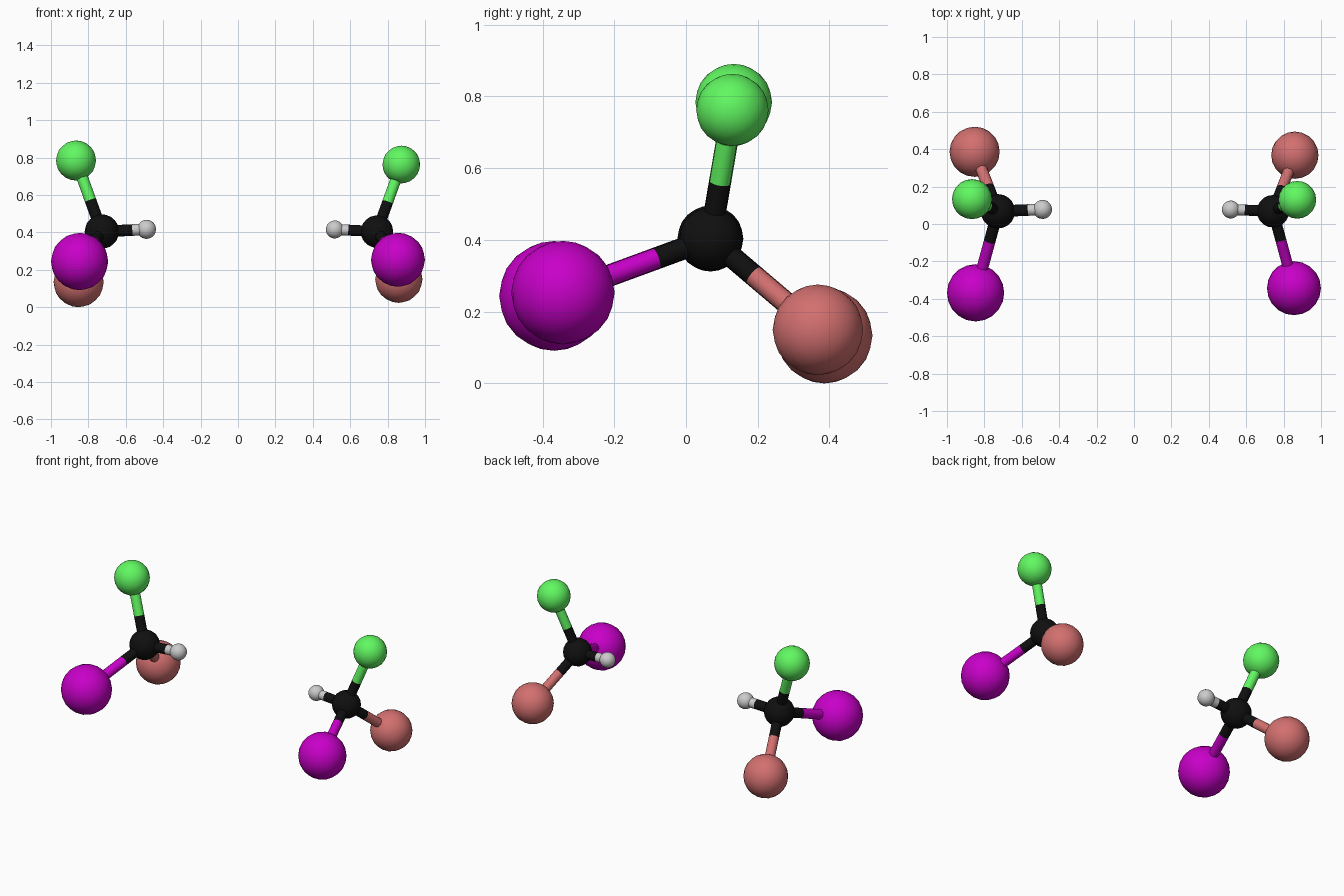
import bpy
from mathutils import Vector

if "Cube" in bpy.data.objects:
    bpy.data.objects.remove(bpy.data.objects["Cube"])


def make_mat(name, rgb):
    m = bpy.data.materials.new(name)
    m.diffuse_color = (*rgb, 1)
    m.use_nodes = True
    m.node_tree.nodes["Principled BSDF"].inputs["Base Color"].default_value = m.diffuse_color
    return m


BLACK = make_mat("black", (0.005, 0.005, 0.005))
# name: (offset from carbon, ball radius, bond colour split, material)
ATOMS = {
    "hydrogen": ((0.239, 0.010, 0.012), 0.051, 0.675, make_mat("light_grey", (0.55, 0.55, 0.55))),
    "chlorine": ((-0.138, 0.065, 0.380), 0.107, 0.4375, make_mat("green", (0.12, 0.94, 0.12))),
    "bromine": ((-0.124, 0.318, -0.270), 0.134, 0.403, make_mat("dusty_red", (0.65, 0.16, 0.16))),
    "iodine": ((-0.119, -0.436, -0.160), 0.153, 0.367, make_mat("purple", (0.58, 0.0, 0.58))),
}
CARBON_RADIUS = 0.092
BOND_RADIUS = 0.031


def finish(name, mat):
    ob = bpy.context.object
    ob.name = name
    ob.data.materials.append(mat)
    bpy.ops.object.shade_smooth_by_angle(angle=0.6)


def ball(name, centre, radius, mat):
    bpy.ops.mesh.primitive_ico_sphere_add(subdivisions=3, radius=radius, location=centre)
    finish(name, mat)


def rod(name, a, b, radius, mat):
    d = b - a
    bpy.ops.mesh.primitive_cylinder_add(
        vertices=16, radius=radius, depth=d.length, location=(a + b) / 2,
        rotation=d.to_track_quat('Z', 'Y').to_euler())
    finish(name, mat)


def molecule(side, carbon, size, flip):
    carbon = Vector(carbon)
    ball(side + "_carbon_ball", carbon, CARBON_RADIUS * size, BLACK)
    for atom, (off, radius, split, mat) in ATOMS.items():
        end = carbon + Vector((off[0] * flip, off[1], off[2])) * size
        mid = carbon.lerp(end, split)
        ball(f"{side}_{atom}_ball", end, radius * size, mat)
        # Two-tone bond
        rod(f"{side}_{atom}_bond_inner", carbon, mid, BOND_RADIUS * size, BLACK)
        rod(f"{side}_{atom}_bond_outer", mid, end, BOND_RADIUS * size, mat)


# Left molecule, and its slightly smaller mirror image
molecule("left", (-0.728, 0.068, 0.404), 1.0, 1)
molecule("right", (0.743, 0.068, 0.404), 0.943, -1)
